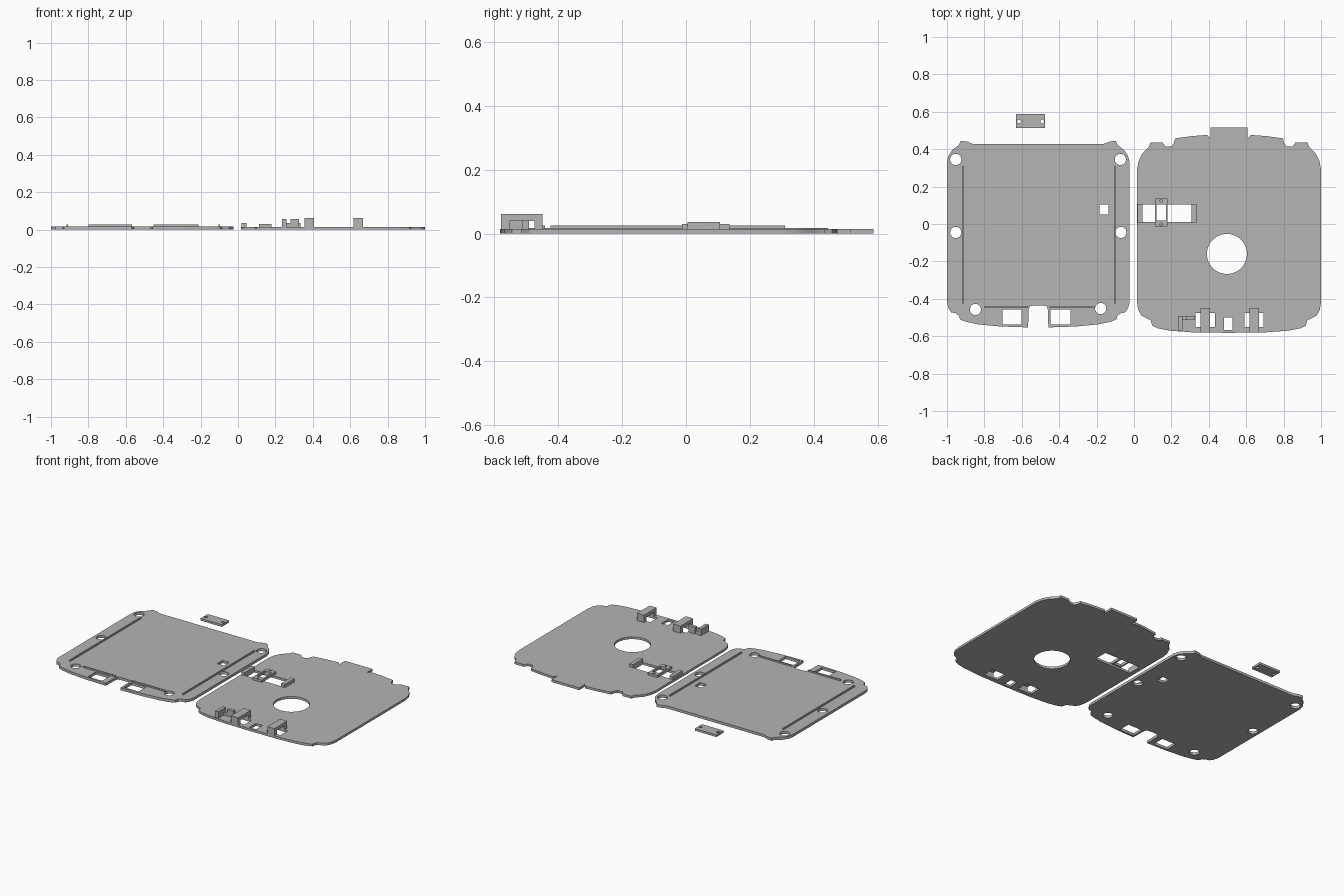
import bpy
from math import cos, sin, pi

old = bpy.data.objects.get("Cube")
if old:
    bpy.data.objects.remove(old, do_unlink=True)

grey = bpy.data.materials.new("light grey")
grey.use_nodes = True
tone = (0.46, 0.46, 0.46, 1)
grey.diffuse_color = tone
grey.node_tree.nodes["Principled BSDF"].inputs["Base Color"].default_value = tone


def circle(x, y, r, n=32):
    return [(x + r * cos(2 * pi * i / n), y + r * sin(2 * pi * i / n)) for i in range(n)]


def rect(x0, x1, y0, y1):
    return [(x0, y0), (x1, y0), (x1, y1), (x0, y1)]


def mirrored(half, cx):
    """Close a half outline by mirroring it about x = cx."""
    return [(cx + x, y) for x, y in half] + [(cx - x, y) for x, y in reversed(half)]


def sheet(name, outline, holes, z0, z1):
    """Extruded flat profile with openings."""
    curve = bpy.data.curves.new(name, 'CURVE')
    curve.dimensions = '2D'
    curve.fill_mode = 'BOTH'
    curve.extrude = (z1 - z0) / 2
    for loop in [outline] + holes:
        spline = curve.splines.new('POLY')
        spline.points.add(len(loop) - 1)
        for p, (x, y) in zip(spline.points, loop):
            p.co = (x, y, 0, 1)
        spline.use_cyclic_u = True
    obj = bpy.data.objects.new(name, curve)
    obj.location.z = (z0 + z1) / 2
    bpy.context.collection.objects.link(obj)
    bpy.ops.object.select_all(action='DESELECT')
    obj.select_set(True)
    bpy.context.view_layer.objects.active = obj
    bpy.ops.object.convert(target='MESH')
    obj = bpy.context.object
    obj.data.materials.clear()
    obj.data.materials.append(grey)
    bpy.ops.object.shade_smooth_by_angle(angle=0.5)
    return obj


def box(name, x0, x1, y0, y1, z0, z1):
    bpy.ops.mesh.primitive_cube_add(
        size=1, location=((x0 + x1) / 2, (y0 + y1) / 2, (z0 + z1) / 2))
    obj = bpy.context.object
    obj.name = name
    obj.scale = (x1 - x0, y1 - y0, z1 - z0)
    bpy.ops.object.transform_apply(location=False, rotation=False, scale=True)
    obj.data.materials.append(grey)


# Tray plate with its arched front notch, screw holes and windows
tray_half = [
    (0.02, -0.435), (0.045, -0.44), (0.052, -0.46), (0.054, -0.553), (0.2, -0.548),
    (0.32, -0.537), (0.39, -0.522), (0.418, -0.51), (0.424, -0.49), (0.44, -0.478),
    (0.465, -0.472), (0.48, -0.45), (0.488, -0.42), (0.488, 0.33), (0.48, 0.365),
    (0.46, 0.395), (0.425, 0.422), (0.414, 0.445), (0.38, 0.44), (0.35, 0.428)]
tray_holes = [circle(x, y, 0.03) for x, y in (
    (-0.953, 0.345), (-0.073, 0.345), (-0.953, -0.045),
    (-0.07, -0.045), (-0.848, -0.457), (-0.178, -0.452))]
tray_holes += [rect(-0.184, -0.136, 0.05, 0.104),
               rect(-0.703, -0.602, -0.537, -0.457),
               rect(-0.446, -0.34, -0.537, -0.457)]
TRAY_TOP = 0.017
sheet("tray_plate", mirrored(tray_half, -0.512), tray_holes, 0, TRAY_TOP)

# Low rails on the tray
for side, x in (("right", -0.918), ("left", -0.104)):
    box(side + "_rail", x, x + 0.008, -0.425, 0.31, TRAY_TOP - 0.004, 0.026)
for side, x0, x1 in (("right", -0.8, -0.568), ("left", -0.452, -0.21)):
    box(side + "_front_rail", x0, x1, -0.45, -0.442, TRAY_TOP - 0.004, 0.026)

# Cover plate with back tab, round opening, slot and latch windows
cover_half = [
    (0.0, -0.582), (0.2, -0.579), (0.32, -0.57), (0.38, -0.558), (0.41, -0.545),
    (0.418, -0.515), (0.44, -0.505), (0.47, -0.488), (0.485, -0.46), (0.492, -0.42),
    (0.492, 0.29), (0.484, 0.335), (0.465, 0.375), (0.428, 0.412), (0.42, 0.436),
    (0.355, 0.436), (0.34, 0.415), (0.308, 0.415), (0.295, 0.432), (0.288, 0.458),
    (0.2, 0.47), (0.115, 0.476), (0.1, 0.457), (0.1, 0.516)]
cover_holes = [
    circle(0.497, -0.16, 0.107, 64),
    rect(0.045, 0.307, 0.01, 0.104),
    rect(0.33, 0.432, -0.552, -0.475),
    rect(0.59, 0.692, -0.552, -0.475),
    rect(0.48, 0.527, -0.567, -0.5)]
COVER_TOP = 0.015
sheet("cover_plate", mirrored(cover_half, 0.508), cover_holes, 0, COVER_TOP)

# Slot end stops and the bridge frame over the slot
for side, x0, x1 in (("right", 0.02, 0.045), ("left", 0.307, 0.333)):
    box(side + "_slot_stop", x0, x1, 0.005, 0.106, 0.01, 0.036)
sheet("slot_bridge", rect(0.111, 0.18, -0.013, 0.136),
      [rect(0.121, 0.17, 0.02, 0.104),
       circle(0.146, 0.124, 0.007, 12), circle(0.146, -0.002, 0.007, 12)],
      0.013, 0.03)

# Arched hooks: two legs and a beam above each window
for side, x0, x1 in (("right", 0.355, 0.407), ("left", 0.618, 0.668)):
    box(side + "_hook_beam", x0, x1, -0.58, -0.45, 0.04, 0.062)
    box(side + "_hook_front_leg", x0, x1, -0.58, -0.553, 0.008, 0.04)
    box(side + "_hook_back_leg", x0, x1, -0.475, -0.45, 0.008, 0.04)

# Angled stop beside the hooks
box("stop_wall", 0.235, 0.258, -0.57, -0.492, 0.008, 0.058)
box("stop_link", 0.258, 0.28, -0.513, -0.495, 0.008, 0.035)
box("stop_post", 0.28, 0.326, -0.513, -0.492, 0.008, 0.058)

# Loose clamp bar with two screw holes
sheet("clamp_bar", rect(-0.63, -0.476, 0.514, 0.588),
      [circle(-0.615, 0.548, 0.01, 16), circle(-0.491, 0.548, 0.01, 16)], 0, 0.014)
